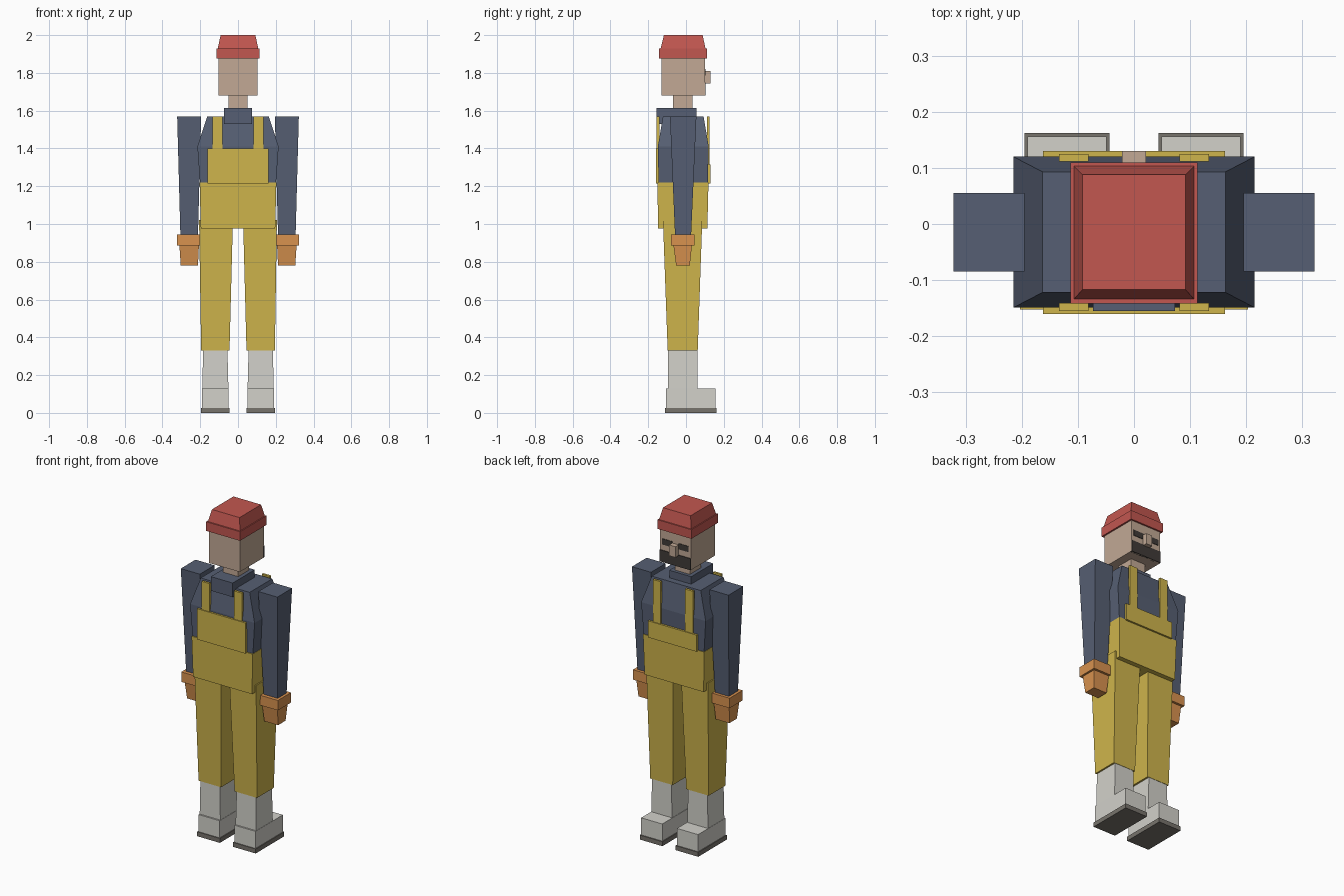
import bpy, bmesh

if "Cube" in bpy.data.objects:
    bpy.data.objects.remove(bpy.data.objects["Cube"])


def material(name, hexcode):
    rgb = [int(hexcode[i:i + 2], 16) / 255 for i in (0, 2, 4)]
    m = bpy.data.materials.new(name)
    m.diffuse_color = [((c + 0.055) / 1.055) ** 2.4 for c in rgb] + [1]
    m.use_nodes = True
    m.node_tree.nodes["Principled BSDF"].inputs["Base Color"].default_value = m.diffuse_color
    return m


YELLOW = material("overall_yellow", "CFB54C")
NAVY = material("shirt_blue", "565F73")
SKIN = material("skin", "C2A995")
RED = material("cap_red", "C25750")
ORANGE = material("glove_orange", "D8924F")
WHITE = material("boot_white", "D2D1CA")
SOLE = material("sole_grey", "77736C")
DARK = material("hair_dark", "403B38")


def loft(name, mat, *sections):
    """Closed block through rectangles (z, x0, x1, y0, y1), listed bottom to top."""
    bm = bmesh.new()
    rings = [[bm.verts.new((x, y, z)) for x, y in ((a, c), (b, c), (b, d), (a, d))]
             for z, a, b, c, d in sections]
    bm.faces.new(rings[0][::-1])
    bm.faces.new(rings[-1])
    for lo, hi in zip(rings, rings[1:]):
        for i in range(4):
            j = (i + 1) % 4
            bm.faces.new((lo[i], lo[j], hi[j], hi[i]))
    mesh = bpy.data.meshes.new(name)
    bm.to_mesh(mesh)
    bm.free()
    mesh.materials.append(mat)
    ob = bpy.data.objects.new(name, mesh)
    bpy.context.collection.objects.link(ob)
    return ob


def box(name, mat, x0, x1, y0, y1, z0, z1):
    return loft(name, mat, (z0, x0, x1, y0, y1), (z1, x0, x1, y0, y1))


def pair(ob):
    """Repeat a part on the other side of x = 0."""
    ob.modifiers.new("mirror", "MIRROR")


# Head, face and cap
box("neck", SKIN, -.05, .05, -.07, .035, 1.58, 1.69)
box("head", SKIN, -.103, .103, -.13, .1, 1.68, 1.9)
box("nose", SKIN, -.021, .021, .095, .13, 1.745, 1.81)
box("beard", DARK, -.103, .103, .09, .104, 1.68, 1.75)
pair(box("eye", DARK, .02, .088, .09, .103, 1.785, 1.82))
box("cap_brim", RED, -.113, .113, -.142, .11, 1.875, 1.93)
loft("cap_crown", RED, (1.93, -.107, .107, -.134, .103), (2, -.092, .092, -.117, .088))

# Shirt
loft("torso", NAVY, (1.2, -.2, .2, -.145, .115), (1.41, -.215, .215, -.149, .12),
     (1.57, -.163, .163, -.122, .093))
box("collar", NAVY, -.073, .073, -.155, .055, 1.565, 1.615)
box("collar_flap", NAVY, -.073, .073, -.155, -.11, 1.53, 1.57)
pair(loft("arm", NAVY, (.94, .212, .305, -.058, .027), (1.57, .195, .322, -.085, .055)))

# Gloves
pair(box("glove_cuff", ORANGE, .203, .322, -.08, .045, .885, .945))
pair(loft("hand", ORANGE, (.78, .212, .303, -.052, .02), (.885, .207, .31, -.066, .031)))

# Overalls
loft("waist", YELLOW, (.975, -.197, .197, -.147, .113), (1.22, -.203, .203, -.152, .119))
box("bib_front", YELLOW, -.162, .162, -.16, -.14, 1.215, 1.4)
box("bib_rear", YELLOW, -.162, .162, .11, .13, 1.215, 1.315)
pair(box("strap_front", YELLOW, .081, .134, -.155, -.141, 1.39, 1.57))
pair(box("strap_rear", YELLOW, .081, .134, .111, .125, 1.3, 1.57))
pair(loft("leg", YELLOW, (.33, .045, .195, -.097, .062), (1.02, .027, .206, -.122, .086)))

# Boots, toes pointing to +y
pair(loft("boot_shaft", WHITE, (.1, .05, .189, -.096, .06), (.335, .056, .185, -.094, .06)))
pair(box("boot_foot", WHITE, .049, .19, -.105, .156, .025, .13))
pair(box("sole", SOLE, .044, .195, -.11, .162, 0, .027))
